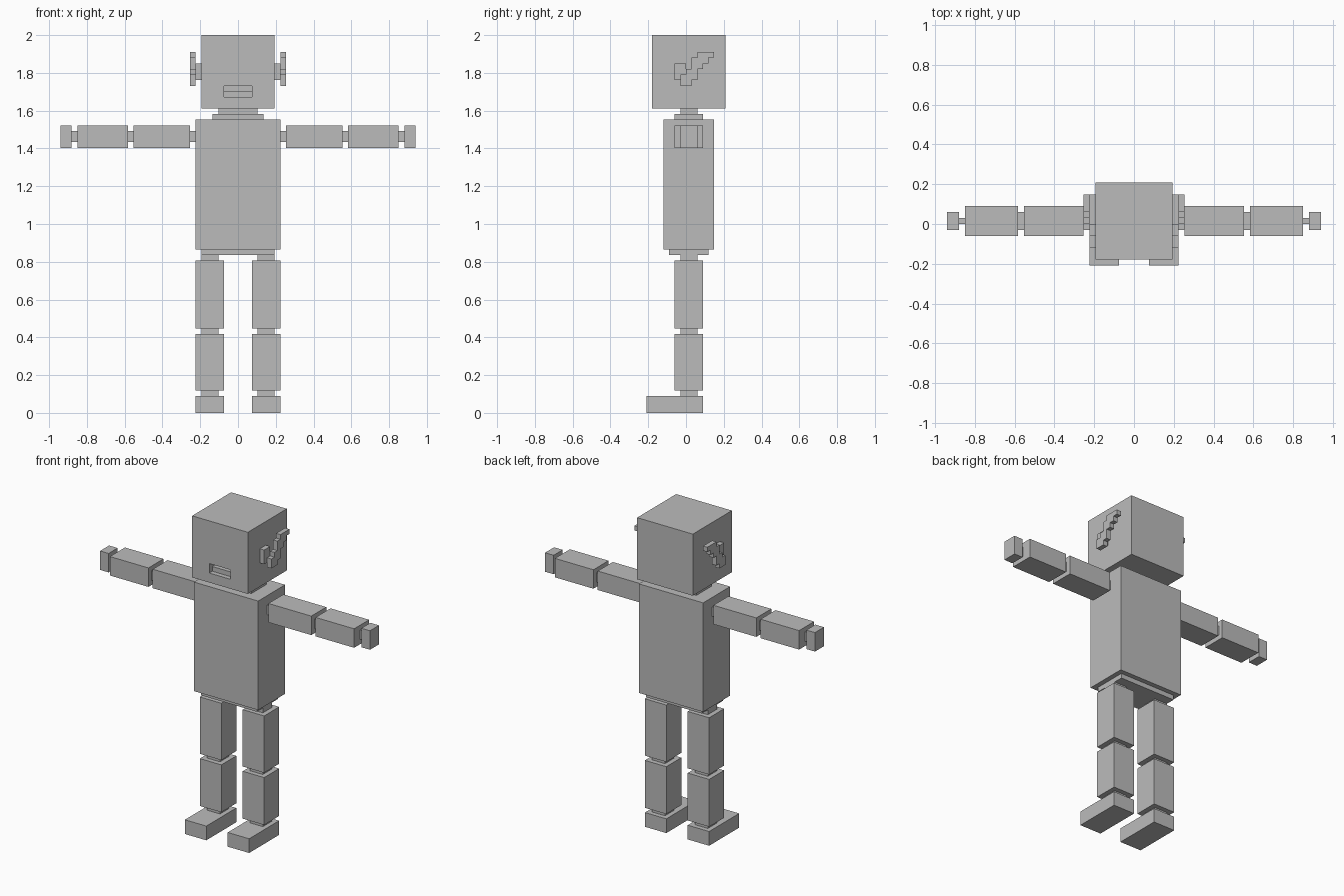
import bpy, bmesh
from mathutils import Vector

if "Cube" in bpy.data.objects:
    bpy.data.objects.remove(bpy.data.objects["Cube"])

U = 2 / 67  # one building unit; the figure is 67 units tall

grey = bpy.data.materials.new("plain grey")
grey.diffuse_color = (0.5, 0.5, 0.5, 1)
grey.use_nodes = True
grey.node_tree.nodes["Principled BSDF"].inputs["Base Color"].default_value = grey.diffuse_color


def blocks(name, boxes):
    """One object from boxes given as (x0, x1, y0, y1, z0, z1) in units."""
    bm = bmesh.new()
    for x0, x1, y0, y1, z0, z1 in boxes:
        lo, hi = Vector((x0, y0, z0)) * U, Vector((x1, y1, z1)) * U
        for v in bmesh.ops.create_cube(bm, size=1)["verts"]:
            v.co = (lo + hi) / 2 + v.co * (hi - lo)
    mesh = bpy.data.meshes.new(name)
    bm.to_mesh(mesh)
    bm.free()
    mesh.materials.append(grey)
    ob = bpy.data.objects.new(name, mesh)
    bpy.context.collection.objects.link(ob)
    return ob


def pair(name, *boxes):
    """The same part on both sides of the body."""
    blocks("right_" + name, boxes)
    blocks("left_" + name, [(-b[1], -b[0], *b[2:]) for b in boxes])


# Head with a stepped mouth recess
head = blocks("head", [(-6.5, 6.5, -6, 7, 54, 67)])
for i, (depth, z0, z1) in enumerate([(1, 56, 58), (2, 57, 58)]):
    cutter = blocks("mouth_cutter", [(-2.5, 2.5, -7, -6 + depth, z0, z1)])
    cutter.hide_render = True
    mod = head.modifiers.new("mouth", "BOOLEAN")
    mod.operation, mod.solver, mod.object = "DIFFERENCE", "EXACT", cutter
    bpy.context.view_layer.objects.active = head
    bpy.ops.object.modifier_apply(modifier=mod.name)
    bpy.data.objects.remove(cutter)

# Neck, torso and hips
blocks("neck", [(-3.5, 3.5, -1, 2, 53, 54)])
blocks("collar", [(-4.5, 4.5, -2, 3, 52, 53)])
blocks("torso", [(-7.5, 7.5, -4, 5, 29, 52)])
blocks("hip_plate", [(-6.5, 6.5, -3, 4, 28, 29)])

# Ears: a base plate and a stepped fin, one row per unit of height
pair("ear_base", (6.5, 7.5, -2, 0, 59, 62))
fin_rows = [(-1, 1), (-1, 2), (0, 2), (1, 3), (1, 4), (2, 5)]
pair("ear_fin", *[(7.5, 8.5, y0, y1, 58 + i, 59 + i)
                  for i, (y0, y1) in enumerate(fin_rows)])

# Arms
pair("shoulder_joint", (7.5, 8.5, -1, 2, 48, 50))
pair("upper_arm", (8.5, 18.5, -2, 3, 47, 51))
pair("elbow_joint", (18.5, 19.5, -1, 2, 48, 50))
pair("forearm", (19.5, 28.5, -2, 3, 47, 51))
pair("wrist_joint", (28.5, 29.5, 0, 1, 48, 50))
pair("hand", (29.5, 31.5, -1, 2, 47, 51))

# Legs
for joint, z in (("hip", 27), ("knee", 14), ("ankle", 3)):
    pair(joint + "_joint", (3.5, 6.5, -1, 2, z, z + 1))
pair("thigh", (2.5, 7.5, -2, 3, 15, 27))
pair("shin", (2.5, 7.5, -2, 3, 4, 14))
pair("foot", (2.5, 7.5, -7, 3, 0, 3))
